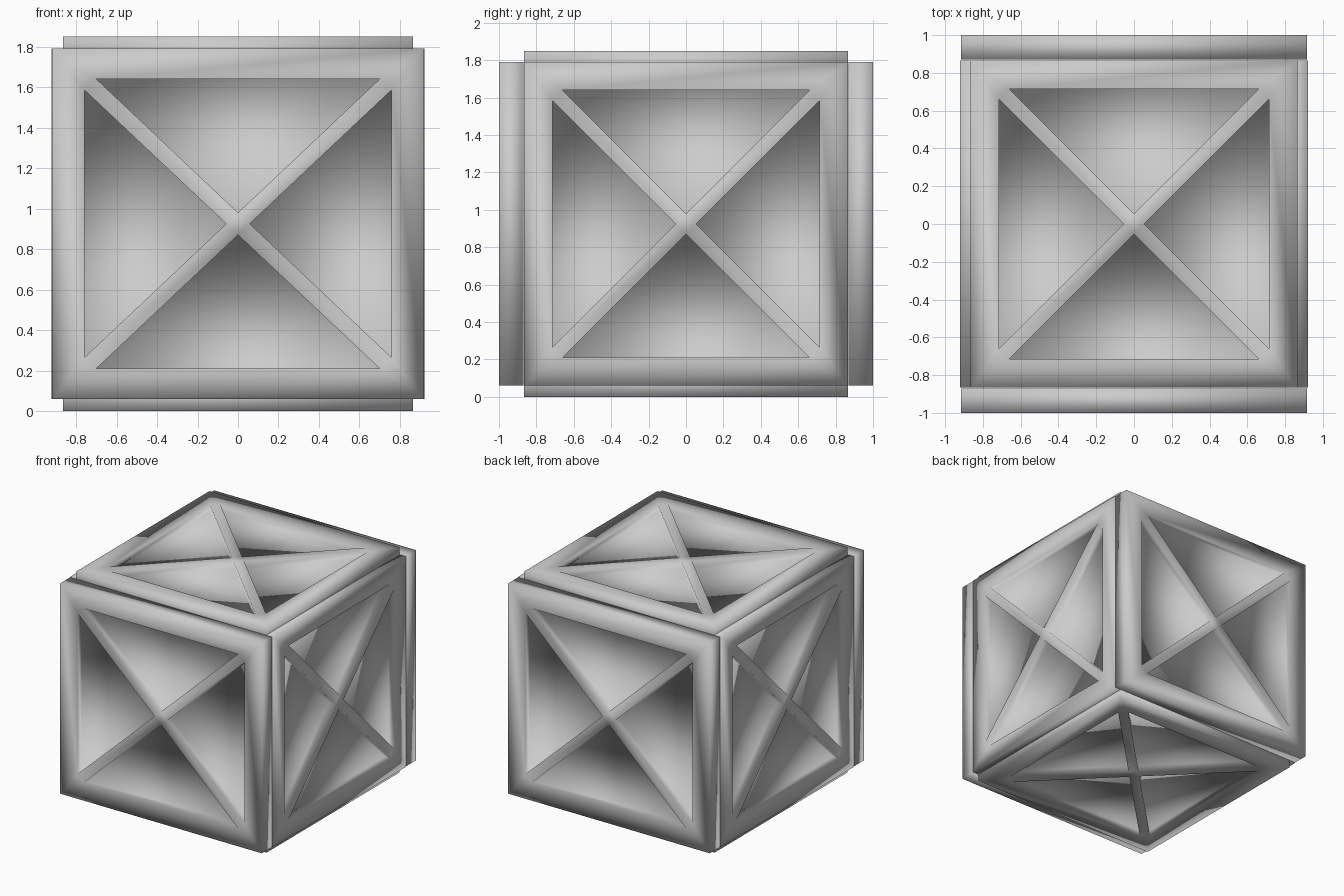
import bpy, bmesh
from math import radians
from mathutils import Matrix, Euler

if "Cube" in bpy.data.objects:
    bpy.data.objects.remove(bpy.data.objects["Cube"])

HALF, RIM, PIT = 0.865, 0.13, 0.05      # panel half size, thickness, recess depth
EDGE, CORNER, APEX = 0.715, 0.66, 0.055  # triangular recess outline


def panel(name, loc, rot, stretch=1.0):
    bm = bmesh.new()
    quarter = [Matrix.Rotation(radians(90 * i), 4, 'Z') for i in range(4)]

    def ring(x, y, z):
        return [bm.verts.new((q @ Matrix.Translation((x, y, z))).translation) for q in quarter]

    outer, rim = ring(-HALF, -HALF, 0), ring(-HALF, -HALF, -RIM)
    left, right = ring(-CORNER, -EDGE, 0), ring(CORNER, -EDGE, 0)
    apex = ring(0, -APEX, 0)
    low_l, low_r = ring(-CORNER, -EDGE, -PIT), ring(CORNER, -EDGE, -PIT)
    low_a = ring(0, -APEX, -PIT)

    bm.faces.new(apex)                                   # centre of the cross
    bm.faces.new(rim[::-1])                              # back plate
    for i in range(4):
        j = (i + 1) % 4
        # frame side, frame corner, cross brace, outer rim
        bm.faces.new((outer[i], outer[j], right[i], left[i]))
        bm.faces.new((outer[j], left[j], right[i]))
        bm.faces.new((right[i], left[j], apex[j], apex[i]))
        bm.faces.new((rim[i], rim[j], outer[j], outer[i]))
        # triangular recess: walls and floor
        top = (left[i], right[i], apex[i])
        low = (low_l[i], low_r[i], low_a[i])
        for k in range(3):
            m = (k + 1) % 3
            bm.faces.new((top[k], top[m], low[m], low[k]))
        bm.faces.new(low)

    for v in bm.verts:
        v.co.x *= stretch
    for f in bm.faces:
        f.smooth = True
    me = bpy.data.meshes.new(name)
    bm.to_mesh(me)
    bm.free()
    ob = bpy.data.objects.new(name, me)
    ob.location = loc
    ob.rotation_euler = Euler([radians(a) for a in rot])
    bpy.context.collection.objects.link(ob)


# six braced panels; front and back are slightly wider
MID = 0.925
panel("front_panel", (0, -1, MID), (90, 0, 0), 1.06)
panel("back_panel", (0, 1, MID), (-90, 0, 0), 1.06)
panel("right_panel", (0.922, 0, MID), (0, 90, 0))
panel("left_panel", (-0.922, 0, MID), (0, -90, 0))
panel("top_panel", (0, 0, 1.85), (0, 0, 0))
panel("bottom_panel", (0, 0, 0), (180, 0, 0))
